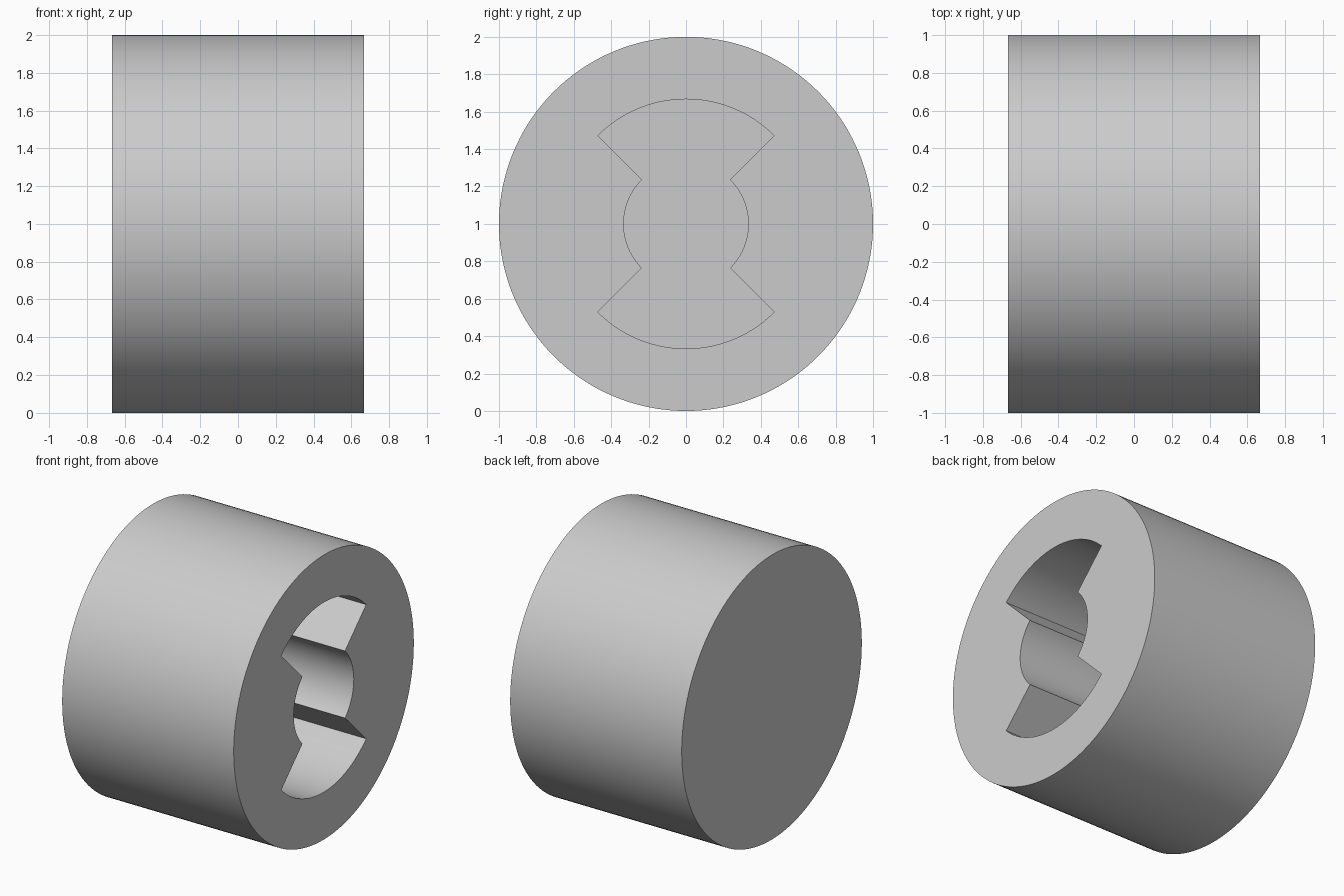
import bpy, bmesh
from math import sin, cos, pi, radians

cube = bpy.data.objects.get("Cube")
if cube:
    bpy.data.objects.remove(cube, do_unlink=True)

RADIUS, HALF_LENGTH = 1.0, 2 / 3
SLOT_RADIUS, BORE_RADIUS, DEPTH = 2 / 3, 1 / 3, 1.0

grey = bpy.data.materials.new("plain grey")
grey.use_nodes = True
colour = (0.6, 0.6, 0.6, 1)
grey.diffuse_color = colour
grey.node_tree.nodes["Principled BSDF"].inputs["Base Color"].default_value = colour


def arc(radius, start, end, steps):
    """Points (y, z) on an arc around the axis, angles in degrees."""
    angles = [radians(start + (end - start) * i / steps) for i in range(steps + 1)]
    return [(radius * cos(a), radius * sin(a)) for a in angles]


def prism(name, profile, x0, x1):
    """Extrude a closed (y, z) profile along x."""
    bm = bmesh.new()
    base = bm.faces.new([bm.verts.new((x0, y, z + RADIUS)) for y, z in profile])
    result = bmesh.ops.extrude_face_region(bm, geom=[base], use_keep_orig=True)
    moved = [v for v in result["geom"] if isinstance(v, bmesh.types.BMVert)]
    bmesh.ops.translate(bm, verts=moved, vec=(x1 - x0, 0, 0))
    bmesh.ops.recalc_face_normals(bm, faces=bm.faces[:])
    mesh = bpy.data.meshes.new(name)
    bm.to_mesh(mesh)
    bm.free()
    mesh.materials.append(grey)
    obj = bpy.data.objects.new(name, mesh)
    bpy.context.collection.objects.link(obj)
    return obj


# Solid round body
body = prism("round_body", arc(RADIUS, 0, 360, 144)[:-1], -HALF_LENGTH, HALF_LENGTH)

# Blind socket: narrow bore with a wide lobe above and below
socket = []
for quarter in range(4):
    radius = SLOT_RADIUS if quarter % 2 else BORE_RADIUS
    socket += arc(radius, quarter * 90 - 45, quarter * 90 + 45, 36)
cutter = prism("socket_cutter", socket, HALF_LENGTH - DEPTH, HALF_LENGTH + 0.1)
cutter.hide_render = True

# Cut the socket and shade the curved walls smooth
cut = body.modifiers.new("socket", "BOOLEAN")
cut.operation = "DIFFERENCE"
cut.solver = "EXACT"
cut.object = cutter
bpy.ops.object.select_all(action="DESELECT")
body.select_set(True)
bpy.context.view_layer.objects.active = body
bpy.ops.object.modifier_apply(modifier=cut.name)
bpy.data.objects.remove(cutter, do_unlink=True)
bpy.ops.object.shade_smooth_by_angle(angle=radians(30))
